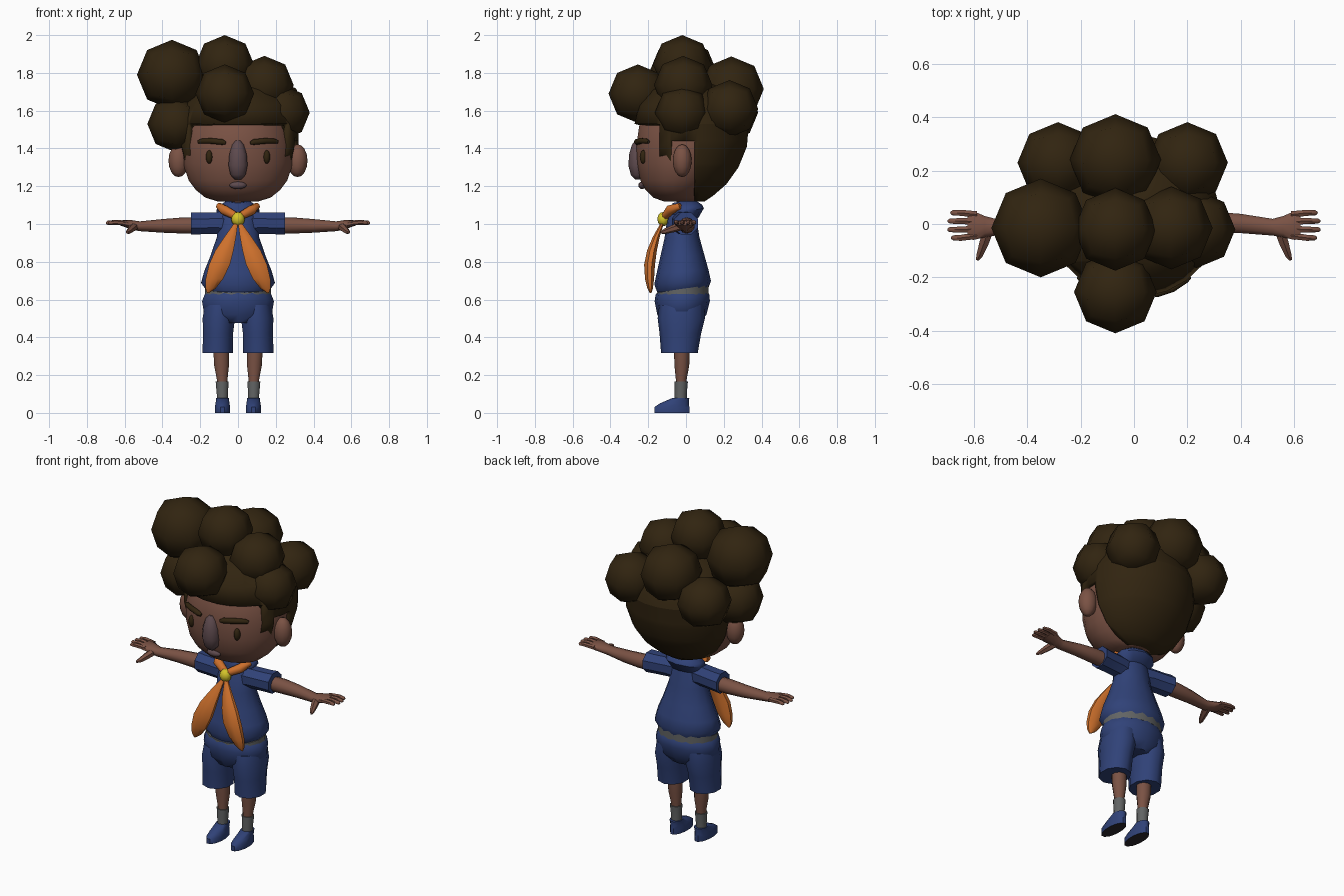
import bpy, bmesh, math
from mathutils import Vector, Matrix


def material(name, r, g, b):
    m = bpy.data.materials.new(name)
    lin = [((c / 255 + 0.055) / 1.055) ** 2.4 for c in (r, g, b)]
    m.diffuse_color = (*lin, 1)
    return m


SKIN = material("brown skin", 122, 82, 68)
NOSE = material("mauve nose and lips", 94, 74, 78)
HAIR = material("dark brown hair", 49, 36, 16)
BLUE = material("blue cloth", 48, 66, 120)
GREY = material("grey belt and socks", 98, 100, 100)
ORANGE = material("orange scarf", 205, 112, 44)
YELLOW = material("yellow knot", 212, 196, 42)
SOLE = material("dark sole", 44, 40, 44)


def finish(name, bm, mat, angle=50):
    bmesh.ops.recalc_face_normals(bm, faces=bm.faces)
    me = bpy.data.meshes.new(name)
    bm.to_mesh(me)
    bm.free()
    me.materials.append(mat)
    me.shade_smooth()
    me.set_sharp_from_angle(angle=math.radians(angle))
    ob = bpy.data.objects.new(name, me)
    bpy.context.collection.objects.link(ob)
    return ob


def skin_rings(rings):
    """Join rings of points into a capped surface."""
    bm = bmesh.new()
    vs = [[bm.verts.new(p) for p in r] for r in rings]
    n = len(vs[0])
    for a, b in zip(vs, vs[1:]):
        for i in range(n):
            j = (i + 1) % n
            bm.faces.new((a[i], a[j], b[j], b[i]))
    bm.faces.new(vs[0])
    bm.faces.new(vs[-1])
    return bm


def circle(n):
    return [(math.cos(2 * math.pi * (i + .5) / n), math.sin(2 * math.pi * (i + .5) / n)) for i in range(n)]


def loft(rows, n=12, axis="z", s=1, tilt=0):
    """rows: (height, centre a, centre b, radius a, radius b), stacked along z or x."""
    rings = []
    for t, ca, cb, ra, rb in rows:
        ring = []
        for c, d in circle(n):
            a, b = ca + ra * c, cb + rb * d
            ring.append((s * a, b, t + tilt * b) if axis == "z" else (s * t, a, b))
        rings.append(ring)
    return skin_rings(rings)


def tube(pts, radii, n=8):
    """Round tube through the points."""
    pts = [Vector(p) for p in pts]
    rings = []
    for i, p in enumerate(pts):
        d = pts[min(i + 1, len(pts) - 1)] - pts[max(i - 1, 0)]
        q = d.to_track_quat("Z", "Y")
        rings.append([p + q @ Vector((c * radii[i], e * radii[i], 0)) for c, e in circle(n)])
    return skin_rings(rings)


def ellipsoid(loc, rad, u=12, v=8):
    bm = bmesh.new()
    m = Matrix.Translation(loc) @ Matrix.Diagonal((*rad, 1))
    bmesh.ops.create_uvsphere(bm, u_segments=u, v_segments=v, radius=1, matrix=m)
    return bm


# Head
def depth_rows(rows):
    """(z, half width, front y, back y) to loft rows"""
    return [(z, 0, (f + b) / 2, w, (b - f) / 2) for z, w, f, b in rows]


finish("head", loft(depth_rows([
    (1.12, .11, -.12, .08), (1.14, .175, -.175, .09), (1.18, .225, -.215, .12), (1.23, .263, -.243, .17),
    (1.32, .294, -.262, .235), (1.42, .300, -.265, .28), (1.55, .275, -.245, .28),
    (1.66, .19, -.15, .2), (1.70, .08, -.05, .1)]), 24), SKIN)

# Hair cap, cut along the hairline with sideburns left standing
bm = loft(depth_rows([
    (1.12, .09, -.02, .10), (1.15, .17, -.09, .145), (1.21, .24, -.17, .215), (1.30, .295, -.24, .28),
    (1.41, .322, -.27, .325), (1.53, .322, -.275, .335), (1.63, .29, -.25, .30),
    (1.71, .21, -.18, .22), (1.76, .09, -.07, .1)]), 24)
for axis, values in ((2, (1.32, 1.44, 1.53)), (1, (-.14, -.08, .045))):
    for v in values:
        co, no = Vector(), Vector()
        co[axis], no[axis] = v, 1
        bmesh.ops.bisect_plane(bm, geom=bm.verts[:] + bm.edges[:] + bm.faces[:], plane_co=co, plane_no=no)


def is_hair(c):
    return (c.z > 1.53 or c.y > .045 or (c.y > -.14 and c.z > 1.44)
            or (-.14 < c.y < -.08 and c.z > 1.32))


bmesh.ops.delete(bm, geom=[f for f in bm.faces if not is_hair(f.calc_center_median())], context="FACES")
cap = finish("hair_cap", bm, HAIR)
mod = cap.modifiers.new("thickness", "SOLIDIFY")
mod.thickness = .035

# Hair puffs: cubes split once and pushed out to a ball
for x, y, z, r in [(-.35, -.015, 1.79, .185), (-.07, -.02, 1.845, .155), (-.07, -.255, 1.69, .155),
                   (-.07, .24, 1.715, .172), (.14, -.015, 1.735, .155), (.235, -.02, 1.59, .145),
                   (.20, .23, 1.61, .152), (-.285, .23, 1.59, .152), (-.33, -.015, 1.53, .15)]:
    bm = bmesh.new()
    bmesh.ops.create_cube(bm, size=2)
    bmesh.ops.subdivide_edges(bm, edges=bm.edges[:], cuts=1, use_grid_fill=True)
    for v in bm.verts:
        v.co = v.co.normalized() * r + Vector((x, y, z))
    finish("hair_puff", bm, HAIR, 60)

# Face details
finish("nose", loft([(1.236, 0, -.255, .018, .015), (1.26, 0, -.258, .042, .034), (1.31, 0, -.258, .053, .047),
                     (1.37, 0, -.258, .048, .043), (1.42, 0, -.256, .032, .03),
                     (1.443, 0, -.255, .012, .012)], 10), NOSE)
finish("lips", ellipsoid((0, -.232, 1.205), (.045, .02, .02)), NOSE)
finish("neck", loft([(1.02, 0, -.01, .045, .045), (1.15, 0, -.01, .042, .042)]), SKIN)
for s in (-1, 1):
    finish("ear", ellipsoid((s * .315, -.02, 1.335), (.053, .05, .087)), SKIN)
    finish("eye", ellipsoid((s * .152, -.225, 1.355), (.018, .02, .036)), HAIR)
    finish("eyebrow", tube([(s * .065, -.262, 1.428), (s * .085, -.26, 1.434), (s * .145, -.24, 1.440),
                            (s * .195, -.208, 1.438), (s * .21, -.198, 1.434)],
                           [.009, .016, .016, .014, .008]), HAIR)

# Shirt, collar, belt
finish("shirt", loft([(.65, 0, -.018, .17, .135), (.69, 0, -.018, .20, .15), (.75, 0, -.018, .183, .137),
                      (.83, 0, -.02, .15, .117), (.93, 0, -.022, .115, .092), (1.04, 0, -.022, .105, .076),
                      (1.09, 0, -.015, .06, .055)], 14, tilt=.06), BLUE)
finish("collar", loft([(1.02, 0, 0, .09, .066), (1.065, 0, .005, .12, .09), (1.085, 0, 0, .115, .085),
                       (1.125, 0, -.015, .06, .055)], 10, tilt=.2), BLUE)
finish("belt", loft([(.612, 0, -.018, .178, .139), (.66, 0, -.018, .178, .139)], 16, tilt=.15), GREY)

# Scarf
finish("scarf_knot", ellipsoid((0, -.12, 1.026), (.036, .032, .038), 8, 6), YELLOW)
for s in (-1, 1):
    finish("scarf_band", tube([(s * .10, -.03, 1.095), (s * .075, -.085, 1.075), (0, -.115, 1.035)],
                              [.018, .026, .02]), ORANGE)
    finish("scarf_tail", loft([(.635, .158, -.187, .006, .005), (.66, .145, -.19, .03, .016),
                               (.71, .125, -.193, .05, .026), (.785, .098, -.193, .06, .031),
                               (.86, .072, -.18, .052, .028), (.93, .042, -.158, .034, .02),
                               (1.0, .012, -.128, .012, .01)], 8, s=s), ORANGE, 40)

# Shorts
finish("shorts_hips", loft([(.475, 0, -.025, .11, .10), (.52, 0, -.022, .183, .13), (.59, 0, -.02, .195, .146),
                            (.625, 0, -.018, .182, .143), (.645, 0, -.018, .165, .13)], 14), BLUE)
for s in (-1, 1):
    finish("shorts_leg", loft([(.317, .108, -.035, .085, .097), (.42, .105, -.03, .083, .11),
                               (.50, .102, -.025, .09, .125), (.57, .095, -.022, .085, .12)], 10, s=s), BLUE)

    # Legs, socks and shoes
    finish("leg", loft([(.10, .084, -.027, .028, .028), (.18, .084, -.025, .03, .029), (.25, .087, -.022, .041, .039),
                        (.34, .09, -.022, .043, .042)], 10, s=s), SKIN)
    finish("sock", loft([(.05, .083, -.028, .03, .032), (.10, .083, -.028, .031, .032),
                         (.165, .084, -.025, .036, .035)], 10, s=s), GREY)
    shoe = finish("shoe", loft([(0, .082, -.075, .041, .096), (.03, .082, -.075, .042, .096),
                                (.05, .082, -.062, .038, .080), (.078, .082, -.028, .035, .047)],
                               12, s=s, tilt=0), BLUE)
    shoe.data.materials.append(SOLE)
    for f in shoe.data.polygons:
        f.material_index = int(f.normal.z < -.9)

    # Sleeves and arms
    finish("sleeve", loft([(.05, -.02, 1.0, .06, .07), (.11, -.015, 1.005, .065, .062),
                           (.20, -.005, 1.003, .065, .062), (.248, 0, 1.003, .068, .064)], 8, "x", s), BLUE, 35)
    finish("arm", loft([(.2, .003, .992, .042, .044), (.30, .005, .992, .043, .042), (.40, .002, .99, .038, .036),
                        (.52, -.012, .988, .033, .026), (.56, -.01, .995, .042, .025),
                        (.60, -.006, 1.003, .056, .019), (.625, -.006, 1.005, .055, .012)], 10, "x", s), SKIN)
    for y, end in ((.042, .688), (.011, .698), (-.021, .699), (-.052, .685)):
        finish("finger", tube([(s * .59, y * .85, 1.004), (s * .65, y, 1.009), (s * (end - .008), y, 1.006),
                               (s * end, y, 1.004)], [.014, .013, .011, .005], 6), SKIN)
    finish("thumb", tube([(s * .545, -.02, .99), (s * .562, -.07, .975), (s * .578, -.115, .96),
                          (s * .588, -.135, .955)], [.022, .02, .014, .006], 6), SKIN)
